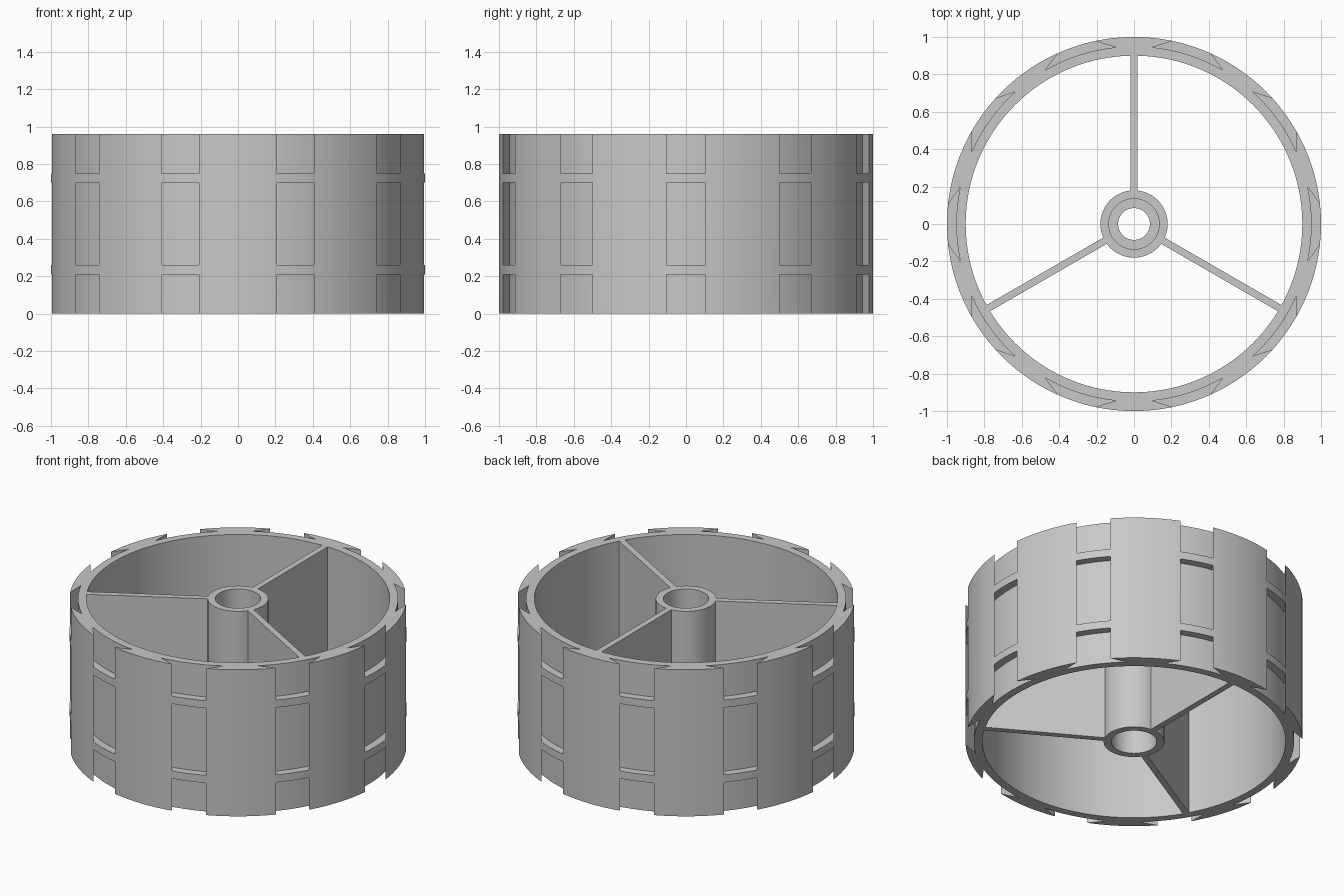
import bpy
import bmesh
from math import cos, sin, pi, radians
from mathutils import Matrix

HEIGHT = 0.96
RIM_OUT, RIM_IN, GROOVE_FLOOR = 1.0, 0.9, 0.95
HUB_OUT, COUNTERBORE, BORE, BORE_DEPTH = 0.18, 0.135, 0.085, 0.24
GROOVES, SPOKES = 10, 3

old = bpy.data.objects.get("Cube")
if old:
    bpy.data.objects.remove(old, do_unlink=True)

grey = bpy.data.materials.new("plain grey")
grey.use_nodes = True
grey.diffuse_color = (0.58, 0.58, 0.58, 1)
grey.node_tree.nodes["Principled BSDF"].inputs["Base Color"].default_value = grey.diffuse_color


def make_object(name, bm):
    bmesh.ops.recalc_face_normals(bm, faces=bm.faces)
    mesh = bpy.data.meshes.new(name)
    bm.to_mesh(mesh)
    bm.free()
    mesh.materials.append(grey)
    obj = bpy.data.objects.new(name, mesh)
    bpy.context.collection.objects.link(obj)
    return obj


def activate(obj):
    bpy.ops.object.select_all(action="DESELECT")
    obj.select_set(True)
    bpy.context.view_layer.objects.active = obj


def smooth(obj):
    activate(obj)
    bpy.ops.object.shade_smooth_by_angle(angle=radians(30))


def lathe(name, profile, segments):
    """Revolve a closed (radius, z) profile about the axle."""
    bm = bmesh.new()
    rings = []
    for i in range(segments):
        a = 2 * pi * i / segments
        rings.append([bm.verts.new((r * cos(a), r * sin(a), z)) for r, z in profile])
    n = len(profile)
    for i, ring in enumerate(rings):
        after = rings[(i + 1) % segments]
        for j in range(n):
            k = (j + 1) % n
            bm.faces.new((ring[j], after[j], after[k], ring[k]))
    return make_object(name, bm)


def add_groove(bm, angle, bottom, top):
    """Dovetail prism: wide curved floor, narrow mouth at the rim surface."""
    polar = [(GROOVE_FLOOR, d) for d in range(-12, 13, 3)]
    polar += [(RIM_OUT, 6), (1.06, 6), (1.06, -6), (RIM_OUT, -6)]
    points = [(r * cos(angle + radians(d)), r * sin(angle + radians(d))) for r, d in polar]
    low = [bm.verts.new((x, y, bottom)) for x, y in points]
    high = [bm.verts.new((x, y, top)) for x, y in points]
    bm.faces.new(low[::-1])
    bm.faces.new(high)
    for i in range(len(points)):
        j = (i + 1) % len(points)
        bm.faces.new((low[i], low[j], high[j], high[i]))


# Rim drum with rows of dovetail grooves separated by two thin bridges
rim = lathe("rim", [(RIM_IN, 0), (RIM_OUT, 0), (RIM_OUT, HEIGHT), (RIM_IN, HEIGHT)], 120)
bm = bmesh.new()
for i in range(GROOVES):
    for bottom, top in ((-0.05, 0.21), (0.26, 0.70), (0.75, HEIGHT + 0.05)):
        add_groove(bm, 2 * pi * i / GROOVES, bottom, top)
cutter = make_object("groove_cutter", bm)
cutter.hide_render = True
cut = rim.modifiers.new("grooves", "BOOLEAN")
cut.operation = "DIFFERENCE"
cut.solver = "EXACT"
cut.object = cutter
activate(rim)
bpy.ops.object.modifier_apply(modifier=cut.name)
bpy.data.objects.remove(cutter, do_unlink=True)
smooth(rim)

# Hub tube, counterbored at both ends
upper = HEIGHT - BORE_DEPTH
hub = lathe("hub", [(HUB_OUT, 0), (HUB_OUT, HEIGHT), (COUNTERBORE, HEIGHT), (COUNTERBORE, upper),
                    (BORE, upper), (BORE, BORE_DEPTH), (COUNTERBORE, BORE_DEPTH), (COUNTERBORE, 0)], 72)
smooth(hub)

# Full-height spoke walls
start, end = HUB_OUT - 0.003, RIM_IN + 0.002
for i in range(SPOKES):
    bm = bmesh.new()
    place = (Matrix.Rotation(pi / 2 + 2 * pi * i / SPOKES, 4, "Z")
             @ Matrix.Translation(((start + end) / 2, 0, HEIGHT / 2))
             @ Matrix.Diagonal((end - start, 0.038, HEIGHT, 1)))
    bmesh.ops.create_cube(bm, size=1, matrix=place)
    make_object(f"spoke_{i + 1}", bm)
